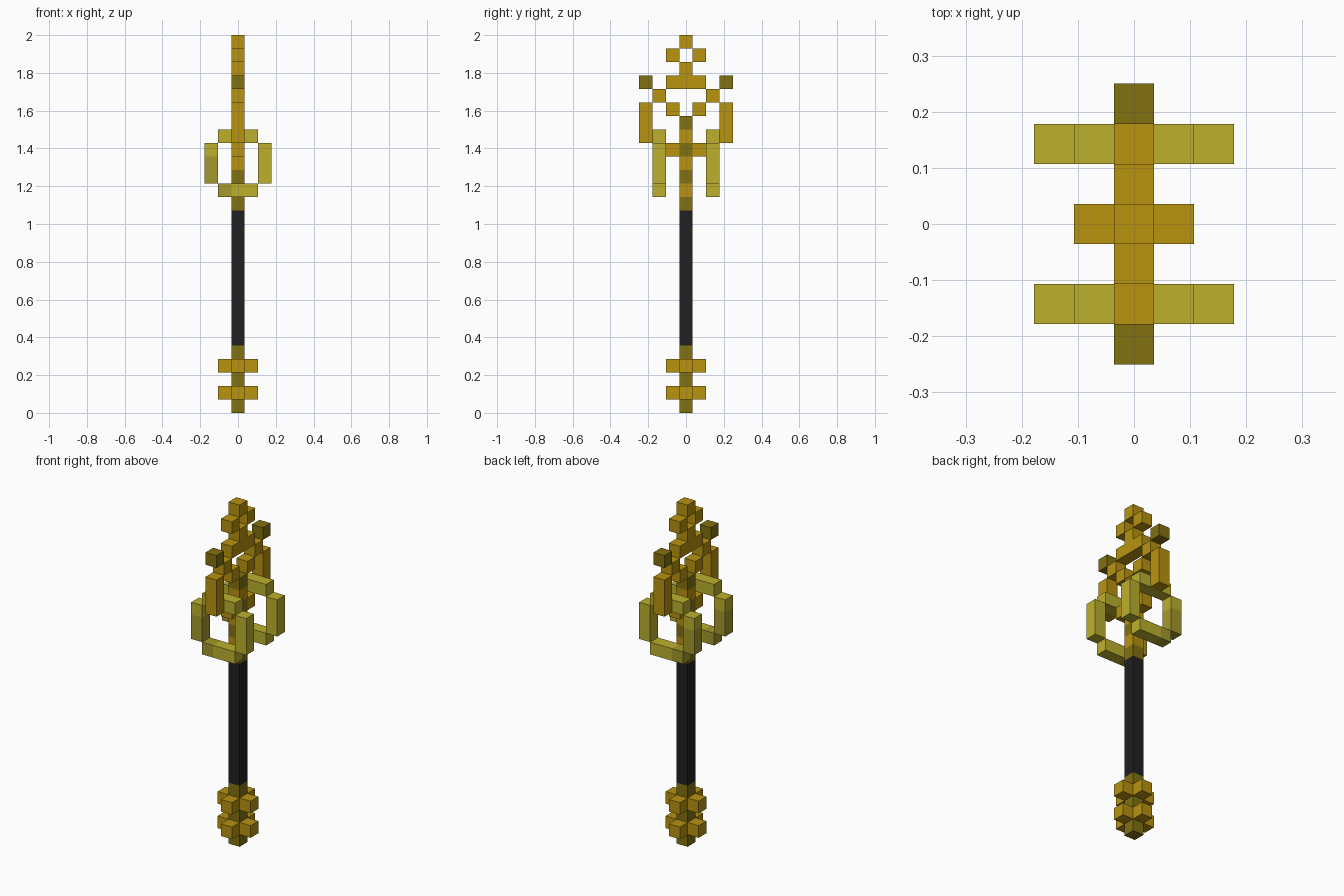
import bpy
import bmesh
from mathutils import Matrix, Vector

cube = bpy.data.objects.get("Cube")
if cube:
    bpy.data.objects.remove(cube, do_unlink=True)

U = 2 / 28  # edge of one block; the staff is 28 blocks tall


def material(name, rgb):
    m = bpy.data.materials.new(name)
    m.use_nodes = True
    m.diffuse_color = (*rgb, 1)
    bsdf = next(n for n in m.node_tree.nodes if n.type == 'BSDF_PRINCIPLED')
    bsdf.inputs["Base Color"].default_value = (*rgb, 1)
    return m


GOLD = material("gold", (0.479, 0.292, 0.005))
DARK = material("dark gold", (0.223, 0.165, 0.005))
PALE = material("pale gold", (0.503, 0.434, 0.027))
DULL = material("dull pale gold", (0.371, 0.314, 0.025))
BLACK = material("black grip", (0.015, 0.015, 0.016))


def blocks(name, mat, *boxes):
    """One object from boxes given as inclusive block ranges (x0, x1, y0, y1, z0, z1)."""
    bm = bmesh.new()
    for x0, x1, y0, y1, z0, z1 in boxes:
        size = Vector((x1 - x0 + 1, y1 - y0 + 1, z1 - z0 + 1)) * U
        mid = Vector(((x0 + x1) / 2, (y0 + y1) / 2, (z0 + z1 + 1) / 2)) * U
        bmesh.ops.create_cube(bm, size=1, matrix=Matrix.Translation(mid) @ Matrix.Diagonal((*size, 1)))
    me = bpy.data.meshes.new(name)
    bm.to_mesh(me)
    bm.free()
    me.materials.append(mat)
    ob = bpy.data.objects.new(name, me)
    bpy.context.collection.objects.link(ob)
    return ob


def core(name, mat, *rows):
    """Single-block-wide pieces of the central shaft, one per row range."""
    return blocks(name, mat, *[(0, 0, 0, 0, a, b) for a, b in rows])


# Shaft
core("grip", BLACK, (5, 14))
core("pommel_core", DARK, (0, 0), (2, 2), (4, 4))
core("neck_dark_bands", DARK, (15, 15), (17, 17), (19, 19), (21, 21))
core("neck_gold_bands", GOLD, (16, 16), (18, 18), (20, 20))

# Cross-shaped pommel collars
for name, z in (("lower_collar", 1), ("upper_collar", 3)):
    blocks(name, GOLD, (-1, 1, 0, 0, z, z), (0, 0, -1, -1, z, z), (0, 0, 1, 1, z, z))

# Head: centre pieces
core("tip", GOLD, (27, 27))
core("tip_base", GOLD, (25, 25))
blocks("head_crossbar", GOLD, (0, 0, -1, 1, 24, 24))

# Head: pieces repeated on the front and back
for side, s in (("front", -1), ("back", 1)):
    blocks(side + "_tip_prong", GOLD, (0, 0, s, s, 26, 26))
    blocks(side + "_wing_point", DARK, (0, 0, 3 * s, 3 * s, 24, 24))
    blocks(side + "_wing_link", GOLD, (0, 0, 2 * s, 2 * s, 23, 23))
    blocks(side + "_inner_link", GOLD, (0, 0, s, s, 22, 22))
    blocks(side + "_wing", GOLD, (0, 0, 3 * s, 3 * s, 20, 22))
    blocks(side + "_neck_arm", GOLD, (0, 0, s, s, 19, 19))

    # Open ring with clipped corners, partly duller on one side
    y = 2 * s
    blocks(side + "_ring", PALE,
           (-1, 1, y, y, 20, 20),
           (2, 2, y, y, 17, 19),
           (-2, -2, y, y, 19, 19),
           (0, 1, y, y, 16, 16))
    blocks(side + "_ring_dull_part", DULL,
           (-2, -2, y, y, 17, 18),
           (-1, -1, y, y, 16, 16))
